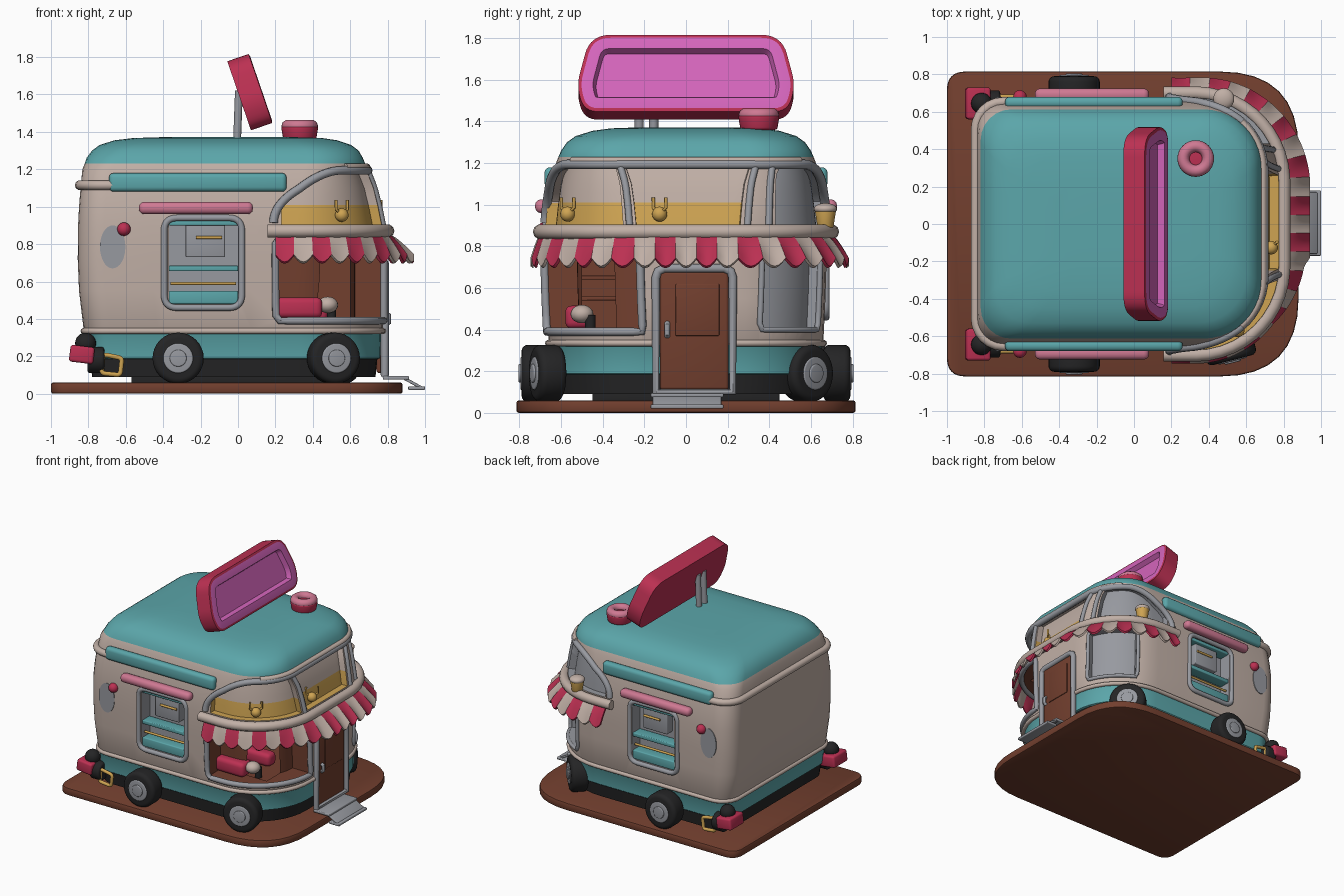
import bpy, bmesh, math
from mathutils import Matrix, Vector
from math import pi, sin, cos, sqrt

if "Cube" in bpy.data.objects:
    bpy.data.objects.remove(bpy.data.objects["Cube"])

COL = dict(cream=(.53, .43, .38), teal=(.105, .38, .40), brown=(.17, .05, .028), black=(.018, .018, .019),
           grey=(.31, .32, .35), red=(.50, .03, .085), magenta=(.66, .13, .50), pink=(.62, .19, .29),
           yellow=(.62, .37, .085))
MAT, IDX = {}, {}
for i, (k, c) in enumerate(COL.items()):
    MAT[k] = bpy.data.materials.new(k)
    MAT[k].diffuse_color = (*c, 1)
    IDX[k] = i

def finish(name, bm, *mats):
    bmesh.ops.recalc_face_normals(bm, faces=bm.faces[:])
    me = bpy.data.meshes.new(name)
    bm.to_mesh(me)
    bm.free()
    for m in mats:
        me.materials.append(MAT[m])
    ob = bpy.data.objects.new(name, me)
    bpy.context.collection.objects.link(ob)
    return ob

def box(name, c, s, mat, bev=.01, rot=None):
    bm = bmesh.new()
    bmesh.ops.create_cube(bm, size=1, matrix=Matrix.Diagonal((*s, 1)))
    if bev:
        bmesh.ops.bevel(bm, geom=bm.edges[:], offset=bev, segments=3, profile=.5, affect='EDGES')
    bm.transform(Matrix.Translation(c) @ (rot or Matrix()))
    return finish(name, bm, mat)

def cyl(name, c, r, d, mat, axis=(0, 0, 1), r2=None, bev=0, scale=(1, 1, 1)):
    bm = bmesh.new()
    bmesh.ops.create_cone(bm, cap_ends=True, segments=32, radius1=r, radius2=r if r2 is None else r2, depth=d)
    if bev:
        es = [e for e in bm.edges if abs(e.verts[0].co.z - e.verts[1].co.z) < 1e-5]
        bmesh.ops.bevel(bm, geom=es, offset=bev, segments=4, profile=.5, affect='EDGES')
    q = Vector(axis).to_track_quat('Z', 'Y').to_matrix().to_4x4()
    bm.transform(Matrix.Translation(c) @ Matrix.Diagonal((*scale, 1)) @ q)
    return finish(name, bm, mat)

def ball(name, c, r, mat, scale=(1, 1, 1)):
    bm = bmesh.new()
    bmesh.ops.create_uvsphere(bm, u_segments=20, v_segments=12, radius=r)
    bm.transform(Matrix.Translation(c) @ Matrix.Diagonal((*scale, 1)))
    return finish(name, bm, mat)

def tube(name, pts, r, mat, closed=False):
    cu = bpy.data.curves.new(name, 'CURVE')
    cu.dimensions, cu.bevel_depth, cu.bevel_resolution, cu.use_fill_caps = '3D', r, 3, True
    sp = cu.splines.new('POLY')
    sp.points.add(len(pts) - 1)
    for p, q in zip(sp.points, pts):
        p.co = (*q, 1)
    sp.use_cyclic_u = closed
    tmp = bpy.data.objects.new(name, cu)
    bpy.context.collection.objects.link(tmp)
    bm = bmesh.new()
    bm.from_mesh(tmp.to_mesh())
    bpy.data.objects.remove(tmp)
    return finish(name, bm, mat)

def outline(pts):
    """Polygon of (x, y, radius) corners, each rounded."""
    out = []
    for i, (x, y, r) in enumerate(pts):
        p = Vector((x, y))
        a = p + (Vector(pts[i - 1][:2]) - p).normalized() * r
        b = p + (Vector(pts[(i + 1) % len(pts)][:2]) - p).normalized() * r
        out += [a * (1 - t) ** 2 + p * 2 * t * (1 - t) + b * t * t for t in (k / 8 for k in range(9))]
    return out

def prism(pts, h):
    bm = bmesh.new()
    f = bm.faces.new([bm.verts.new((p.x, p.y, 0)) for p in outline(pts)])
    top = bmesh.ops.extrude_face_region(bm, geom=[f])['geom']
    bmesh.ops.translate(bm, vec=(0, 0, h), verts=[v for v in top if isinstance(v, bmesh.types.BMVert)])
    return bm, next(g for g in top if isinstance(g, bmesh.types.BMFace))

def slab(name, f, n, m, *mats):
    """Closed curved plate; f(u, v, k) gives its inner (k=0) and outer (k=1) points."""
    bm = bmesh.new()
    V = [[[bm.verts.new(f(i / n, j / m, k)) for j in range(m + 1)] for i in range(n + 1)] for k in (0, 1)]
    for i in range(n):
        for j in range(m):
            for k in (0, 1):
                bm.faces.new((V[k][i][j], V[k][i + 1][j], V[k][i + 1][j + 1], V[k][i][j + 1]))
        for j in (0, m):
            bm.faces.new((V[0][i][j], V[0][i + 1][j], V[1][i + 1][j], V[1][i][j]))
    for j in range(m):
        for i in (0, n):
            bm.faces.new((V[0][i][j], V[0][i][j + 1], V[1][i][j + 1], V[1][i][j]))
    return finish(name, bm, *mats)

# Body sections: z, back x, front x, half width, back radius, front radius
ROWS = [(.09, -.78, .735, .63, .12, .42), (.185, -.79, .745, .64, .12, .42), (.19, -.80, .76, .645, .12, .43),
        (.325, -.815, .765, .652, .13, .44), (.34, -.825, .775, .66, .14, .45), (.55, -.85, .775, .67, .14, .45),
        (.72, -.857, .775, .675, .14, .45), (.9, -.855, .775, .675, .14, .45), (1.0, -.85, .755, .665, .14, .43),
        (1.1, -.842, .73, .65, .14, .40), (1.2, -.832, .69, .625, .15, .34), (1.23, -.82, .68, .613, .165, .31),
        (1.26, -.81, .668, .60, .18, .29), (1.30, -.78, .645, .572, .19, .28), (1.33, -.74, .605, .53, .19, .27),
        (1.355, -.66, .53, .45, .18, .25), (1.367, -.56, .45, .36, .15, .2), (1.372, -.4, .3, .22, .1, .1)]

def surf(w, z, off=0):
    """Point on the body: |w| 0-1 front, 1-2 front corner, 2-3 side, 3-4 back corner, 4-5 back."""
    z0 = min(max(z, ROWS[0][0]), ROWS[-1][0])
    k = next(i for i in range(len(ROWS) - 1) if z0 <= ROWS[i + 1][0])
    t = (z0 - ROWS[k][0]) / (ROWS[k + 1][0] - ROWS[k][0])
    x0, x1, Y, rb, rf = [a + (b - a) * t for a, b in zip(ROWS[k][1:], ROWS[k + 1][1:])]
    a, s = abs(w), (1 if w >= 0 else -1)
    if a <= 1:
        x, y = x1 + off, a * (Y - rf)
    elif a <= 2:
        t = (a - 1) * pi / 2
        x, y = x1 - rf + (rf + off) * cos(t), Y - rf + (rf + off) * sin(t)
    elif a <= 3:
        x, y = x1 - rf - (a - 2) * (x1 - rf - x0 - rb), Y + off
    elif a <= 4:
        t = (a - 3) * pi / 2
        x, y = x0 + rb - (rb + off) * sin(t), Y - rb + (rb + off) * cos(t)
    else:
        x, y = x0 - off, (5 - a) * (Y - rb)
    return (x, s * y, z)

half = [0, .5] + [1 + i / 10 for i in range(11)] + [2.25, 2.5, 2.75] + [3 + i / 6 for i in range(7)] + [4.5, 5]
RING = half + [-w for w in reversed(half[1:-1])]

# Body
bm = bmesh.new()
rings = [[bm.verts.new(surf(w, r[0])) for w in RING] for r in ROWS]
for a, b in zip(rings, rings[1:]):
    for i in range(len(RING)):
        j = (i + 1) % len(RING)
        bm.faces.new((a[i], a[j], b[j], b[i]))
bm.faces.new(rings[0][::-1])
bm.faces.new(rings[-1])
for f in bm.faces:
    z = f.calc_center_median().z
    f.material_index = IDX['black' if z < .187 else 'teal' if z < .33 else 'cream' if z < 1.23 else 'teal']
body = finish('body', bm, *COL)

# Openings cut from the body
def cut(ob, rule):
    me = ob.data
    me.materials.clear()
    for m in COL:
        me.materials.append(MAT[m])
    for p in me.polygons:
        p.material_index = IDX[rule(p.center)]
    mod = body.modifiers.new('cut', 'BOOLEAN')
    mod.object, mod.operation, mod.solver = ob, 'DIFFERENCE', 'EXACT'
    bpy.context.view_layer.objects.active = body
    bpy.ops.object.modifier_apply(modifier=mod.name)
    bpy.data.objects.remove(ob)

def arch(a):
    a = max(abs(a) - 1.6, 0) / .53
    return .91 + .28 * sqrt(max(0, 1 - a * a))

def pane(w0, w1, z0, z1, inner):
    def f(u, v, k):
        w = w0 + (w1 - w0) * (1 - cos(pi * u)) / 2
        top = arch(w) if z1 is None else z1
        mid = min(1.01, top - .01)
        z = z0 + (mid - z0) * v * 3 if v < .34 else mid + (top - mid) * (v * 1.5 - .5)
        return surf(w, z, .08 if k else inner)
    return slab('cutter', f, 22, 6)

def two_tone(c):
    return 'yellow' if c.z < 1.008 else 'cream'

cut(box('cutter', (.35, -.06, .62), (.5, .88, .47), 'brown', 0), lambda c: 'brown')
cut(pane(-2.11, -1.0, .40, .83, -.15), lambda c: 'brown')
cut(pane(1.21, 1.74, .41, .80, -.05), lambda c: 'grey')
cut(pane(-2.09, -1.11, .905, None, -.05), two_tone)
cut(pane(-1.02, 1.05, .905, None, -.05), two_tone)
cut(pane(1.3, 2.09, .905, None, -.05), lambda c: 'grey')
for s in (-1, 1):
    cut(box('cutter', (-.185, s * .68, .705), (.37, .22, .45), 'grey', 0), lambda c: 'grey')

def span(a, b, n=30):
    return [a + (b - a) * i / n for i in range(n + 1)]

# Rails, rims and window frames
tube('lower_rail', [surf(w, .335, .004) for w in [1.02] + RING[3:-2] + [-.7]], .016, 'cream')
tube('back_rim', [surf(w, 1.115, .006) for w in RING if abs(w) >= 2.5], .026, 'cream')
tube('front_rim', [surf(w, 1.21, .002) for w in span(-1.55, 1.55, 40)], .021, 'cream')
tube('window_ledge', [surf(w, .87, .025) for w in span(-2.16, 2.16, 50)], .036, 'cream')
ends = [1.6 + .53 * sin(t) for t in span(pi / 2, 0, 20)]
path = ends + span(1.55, -1.55, 40) + [-w for w in reversed(ends)]
tube('upper_window_frame', [surf(w, arch(w) + .004, .004) for w in path], .023, 'grey')
for w in (-1.065, 1.1, 1.25):
    tube('window_post', [surf(w, z, .002) for z in span(.9, 1.19, 8)], .017, 'grey')

def frame(name, w0, w1, z0, z1, r):
    pts = [surf(w, z0, .005) for w in span(w0 + .02, w1 - .02, 20)]
    pts += [surf(w1, z, .005) for z in span(z0 + .03, z1 - .03, 6)]
    pts += [surf(w, z1, .005) for w in span(w1 - .02, w0 + .02, 20)]
    pts += [surf(w0, z, .005) for z in span(z1 - .03, z0 + .03, 6)]
    tube(name, pts, r, 'grey', True)
frame('corner_window_frame', -2.12, -.98, .39, .83, .02)
frame('side_pane_frame', 1.2, 1.75, .40, .81, .014)

# Scalloped striped awning, divided evenly along its length
ws = span(-2.12, 2.12, 400)
dist = [0]
for a, b in zip(ws, ws[1:]):
    dist.append(dist[-1] + (Vector(surf(b, .8, .05)) - Vector(surf(a, .8, .05))).length)

def at(t):
    k = next(i for i in range(400) if dist[i + 1] >= min(t, .9999) * dist[-1])
    return ws[k] + (ws[k + 1] - ws[k]) * (t * dist[-1] - dist[k]) / (dist[k + 1] - dist[k])

N = 23
for i in range(N):
    def f(u, v, k, i=i):
        w = at((i + u) / N)
        if w < 1:
            reach = .045 + .095 * min(1, max(0, (w + 1.4) / .6))
        else:
            reach = .14 - .06 * min(1, w - 1)
        return surf(w, .85 - (.115 + .04 * sin(pi * u)) * v + .01 * k, .015 + reach * v ** .8 + .012 * k)
    slab('awning_stripe', f, 6, 4, 'cream' if i % 2 else 'red')

# Door, frame and steps
box('door', (.765, .04, .395), (.05, .33, .57), 'brown', .015)
box('door_panel', (.79, .055, .495), (.012, .21, .25), 'brown', .005)
pts = [(.785, -.145, .10), (.785, -.145, .65), (.785, -.135, .68), (.785, -.105, .695),
       (.785, .185, .695), (.785, .215, .68), (.785, .225, .65), (.785, .225, .10)]
tube('door_frame', pts, .022, 'grey', True)
tube('door_handle', [(.79, -.09, .37), (.805, -.09, .38), (.805, -.09, .42), (.79, -.09, .43)], .014, 'grey')
box('upper_step', (.845, .005, .085), (.14, .35, .02), 'grey', .006)
box('step_ramp', (.93, .005, .06), (.11, .33, .016), 'grey', .005, Matrix.Rotation(.5, 4, 'Y'))
box('lower_step', (.955, .005, .03), (.09, .35, .02), 'grey', .006)

# Inside: benches, shelves and stool
box('bench', (.325, -.52, .46), (.25, .12, .11), 'red', .03)
box('back_bench', (.33, -.25, .44), (.3, .1, .1), 'red', .03)
for z in (.55, .65, .75):
    box('shelf', (.15, -.4, z), (.1, .4, .02), 'brown', .004)
ball('stool_seat', (.48, -.5, .475), .055, 'cream', (1, 1, .8))
cyl('stool_leg', (.50, -.46, .43), .025, .08, 'black')

# Both long sides
for s in (-1, 1):
    box('side_canopy', (-.215, s * .65, 1.13), (.95, .06, .10), 'teal', .025)
    box('shutter_bar', (-.225, s * .69, .993), (.61, .07, .066), 'pink', .028)
    y = s * .672
    q = [(p.x, y, p.y) for p in outline([(-.395, .46, .07), (.02, .46, .07), (.02, .94, .07), (-.395, .94, .07)])]
    tube('service_window_frame', q, .018, 'grey', True)
    box('service_header', (-.185, s * .62, .912), (.37, .09, .025), 'teal', .006)
    box('service_shelf', (-.185, s * .62, .67), (.37, .09, .03), 'teal', .006)
    box('service_counter', (-.185, s * .62, .515), (.37, .09, .07), 'teal', .008)
    box('service_cabinet', (-.175, s * .60, .82), (.21, .07, .18), 'grey', .006)
    for x, z, l in ((-.155, .835, .14), (-.185, .59, .35)):
        tube('service_bar', [(x - l / 2, s * .645, z), (x + l / 2, s * .645, z)], .009, 'yellow')
    cyl('oval_port', (-.67, s * .67, .785), 1, .02, 'grey', (0, 1, 0), scale=(.068, 1, .115))
    ball('side_lamp', (-.61, s * .68, .88), .036, 'red')
    # Wheels
    turn = .25 if s < 0 else .8
    for c, d in (((-.32, s * .725, .19), (0, s, 0)),
                 ((.51 + (.03 if s > 0 else 0), s * (.665 if s < 0 else .575), .19), (sin(turn), s * cos(turn), 0))):
        cyl('tyre', c, .137, .13, 'black', d, bev=.03)
        cyl('hub', Vector(c) + Vector(d) * .06, .08, .022, 'grey', d, bev=.008)
        cyl('hub_cap', Vector(c) + Vector(d) * .07, .045, .02, 'grey', d, bev=.006)
    # Tail lamps and buckles
    box('tail_lamp', (-.835, s * .645, .21), (.13, .17, .09), 'red', .015, Matrix.Rotation(.12, 4, 'Y'))
    ball('tail_lamp_cap', (-.815, s * .645, .27), .056, 'black')
    cyl('tail_lamp_socket', (-.76, s * .645, .18), .07, .09, 'black', (1, 0, 0), bev=.015)
    q = [(p.x, s * .68, p.y) for p in outline([(-.73, .11, .02), (-.63, .10, .02), (-.62, .19, .02), (-.72, .21, .02)])]
    tube('tail_buckle', q, .013, 'yellow', True)

# Base board
bm, _ = prism([(-1, -.815, .1), (.88, -.815, .42), (.88, .815, .42), (-1, .815, .1)], .06)
es = [e for e in bm.edges if abs(e.verts[0].co.z - e.verts[1].co.z) < 1e-5]
bmesh.ops.bevel(bm, geom=es, offset=.012, segments=2, profile=.5, affect='EDGES')
finish('base_board', bm, 'brown')
box('axle_block', (-.02, 0, .08), (1.1, .9, .06), 'black')

# Roof sign: red tray with inset panel, leaning back on posts
bm, top = prism([(-.49, -.195, .07), (.49, -.195, .07), (.525, -.06, .06), (.46, .195, .1), (-.46, .195, .1),
                 (-.525, -.06, .06)], .12)
bmesh.ops.inset_individual(bm, faces=[top], thickness=.016, depth=.004)
top.material_index = 1
bmesh.ops.inset_individual(bm, faces=[top], thickness=.055, depth=0)
bmesh.ops.inset_individual(bm, faces=[top], thickness=.015, depth=-.035)
t = .33
rot = Matrix(((0, -sin(t), cos(t)), (1, 0, 0), (0, cos(t), sin(t)))).to_4x4()
bm.transform(Matrix.Translation((.006, 0, 1.593)) @ rot)
finish('roof_sign', bm, 'red', 'magenta')
for y in (-.225, -.155):
    tube('sign_post', [(-.005, y, 1.35), (.005, y, 1.62)], .022, 'grey')

# Roof vent ring
cyl('vent_base', (.33, .35, 1.395), .088, .07, 'red', r2=.1, bev=.012)
a = [2 * pi * i / 28 for i in range(28)]
tube('vent_ring', [(.33 + .066 * cos(k), .35 + .066 * sin(k), 1.432) for k in a], .032, 'pink', True)

# Cup on the ledge and gold ornaments in the windows
cyl('cup', (.48, .67, .935), .038, .09, 'yellow', r2=.052, bev=.006)
ball('cup_top', (.48, .67, .98), .056, 'cream', (1, 1, .5))
for w in (-1.62, -.55):
    c = Vector(surf(w, .955, -.03))
    ball('ornament', c, .036, 'yellow')
    for d in (-.03, .03):
        tube('ornament_arm', [c, c + Vector((d, d, .03)), c + Vector((d, d, .08))], .008, 'yellow')

# Smooth shading with sharp edges kept
bpy.ops.object.select_all(action='DESELECT')
for ob in bpy.context.scene.objects:
    ob.select_set(True)
bpy.context.view_layer.objects.active = body
bpy.ops.object.shade_smooth_by_angle(angle=math.radians(38))

for m in bpy.data.materials:
    if m.users and not m.is_grease_pencil:
        m.use_nodes = True
        m.node_tree.nodes["Principled BSDF"].inputs["Base Color"].default_value = m.diffuse_color
